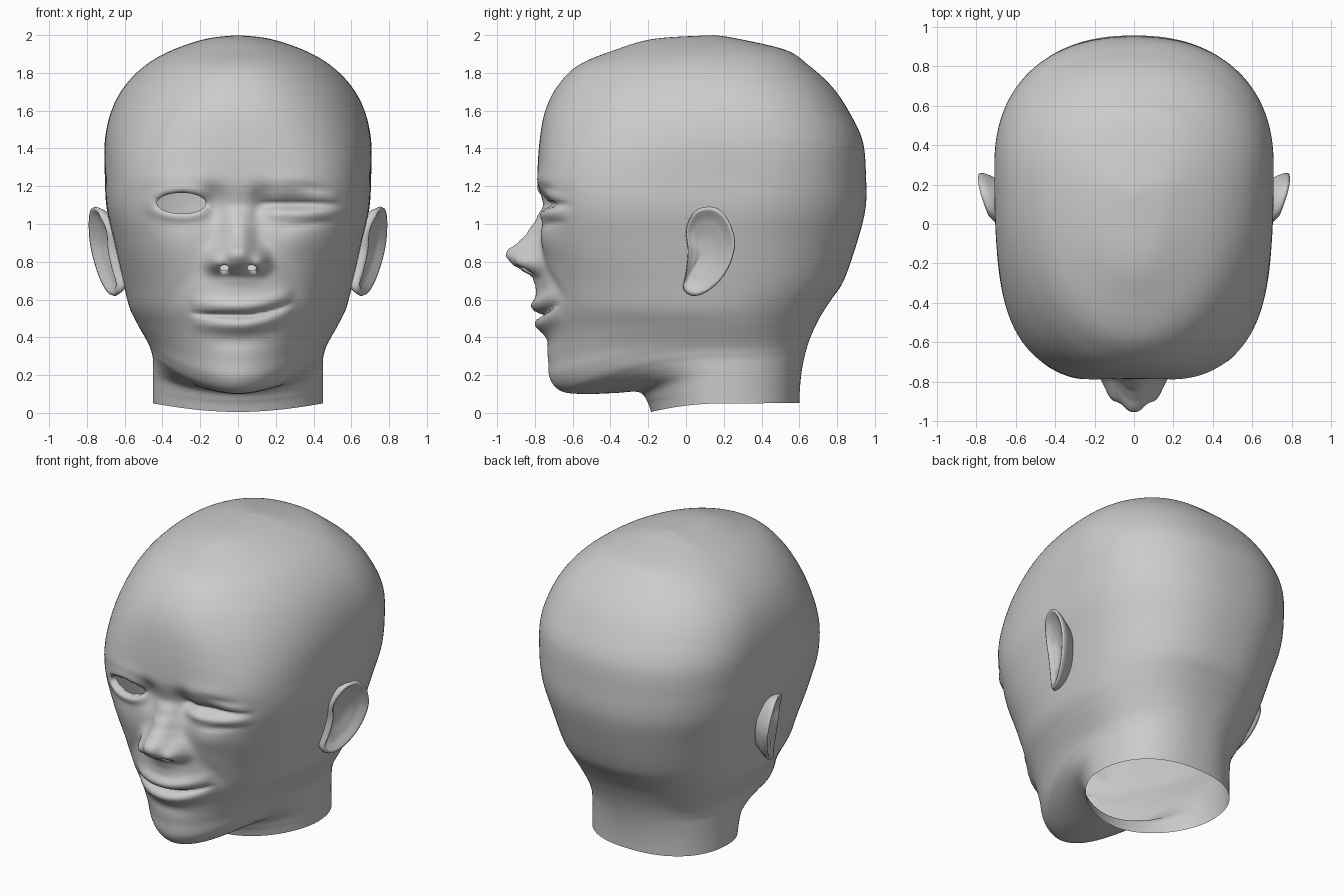
import bpy, bmesh, math

if "Cube" in bpy.data.objects:
    bpy.data.objects.remove(bpy.data.objects["Cube"])

# ---------- helpers ----------
def g(d, s):
    return math.exp(-(d / s) ** 2)

def catmull(p0, p1, p2, p3, t):
    return [0.5 * (2*b + (c-a)*t + (2*a-5*b+4*c-d)*t*t + (3*b-a-3*c+d)*t**3)
            for a, b, c, d in zip(p0, p1, p2, p3)]

def spline(keys, steps, closed=False):
    n, out = len(keys), []
    for i in range(n if closed else n - 1):
        k = [keys[j % n] if closed else keys[min(max(j, 0), n - 1)] for j in range(i - 1, i + 3)]
        out += [catmull(*k, s / steps) for s in range(steps)]
    return out if closed else out + [list(keys[-1])]

def table(pairs, z):
    if z >= pairs[0][0] or z <= pairs[-1][0]:
        return pairs[0][1] if z >= pairs[0][0] else pairs[-1][1]
    for (z1, a), (z0, b) in zip(pairs, pairs[1:]):
        if z >= z0:
            t = (z - z0) / (z1 - z0)
            t = t * 0.5 + t * t * (3 - 2 * t) * 0.5
            return b + (a - b) * t

def bridge(bm, rings):
    for a, b in zip(rings, rings[1:]):
        for i in range(len(a)):
            j = (i + 1) % len(a)
            bm.faces.new((a[i], a[j], b[j], b[i]))

def finish(bm, name):
    bmesh.ops.remove_doubles(bm, verts=bm.verts, dist=0.0004)
    bmesh.ops.recalc_face_normals(bm, faces=bm.faces)
    me = bpy.data.meshes.new(name)
    bm.to_mesh(me)
    bm.free()
    for p in me.polygons:
        p.use_smooth = True
    ob = bpy.data.objects.new(name, me)
    bpy.context.collection.objects.link(ob)
    return ob

# ---------- head loops ----------
# level skull slices: z, front y, half width, back y
SKULL = [(2.00, .15, 0, .15), (1.98, -.17, .17, .28), (1.92, -.38, .35, .53),
         (1.84, -.57, .49, .65), (1.73, -.68, .60, .77), (1.60, -.745, .67, .86),
         (1.44, -.775, .705, .935), (1.25, -.785, .705, .953), (1.08, -.765, .695, .95),
         (.90, -.755, .655, .905), (.70, -.76, .61, .835)]
# tilted jaw and neck loops: front z, front y, side z, half width
JAW = [(.55, -.76, .56, .575), (.42, -.745, .475, .535), (.28, -.73, .395, .49),
       (.18, -.72, .345, .465), (.115, -.66, .31, .455), (.10, -.54, .28, .45),
       (.105, -.38, .24, .45), (.11, -.25, .185, .45), (.06, -.205, .11, .45),
       (.005, -.185, .05, .45)]

# each loop: front z, front y, side z, widest y, half width, back z, back y, front squareness
LOOPS = [(z, yf, z, .14 + .15 * g(z - 1.35, .4), w, z, yb, 2.0 + 1.45 * g(z - 1.12, .4))
         for z, yf, w, yb in SKULL]
LOOPS += [(zf, yf, zs, .2 - .15 * zs, w, zs * 1.07, .6 + .64 * (zs * 1.07) ** 2.6,
           1.9 + .35 * g(zf - .65, .2))
          for zf, yf, zs, w in JAW]

NOSE = [(1.22, 0), (1.10, -.01), (1.03, .03), (.95, .085), (.90, .135), (.86, .193),
        (.83, .197), (.79, .165), (.755, .105), (.72, .04), (.66, .012), (.6, 0)]
NOSE_W = [(1.1, .07), (.95, .08), (.85, .10), (.78, .12), (.7, .10)]

def relief(x, z):
    """Forward push of the face surface at (x, z)."""
    a = abs(x)
    # nose and its wings
    d = table(NOSE, z) * math.exp(-(a / table(NOSE_W, z)) ** 2.4)
    d += .07 * g(a - .12, .045) * g(z - .805, .055)
    # eye sockets, brows, cheeks
    d -= .055 * g(a - .29, .15) * g(z - 1.12, .065) + .05 * g(a - .13, .06) * g(z - 1.10, .09)
    d += .015 * g(a - .28, .18) * g(z - 1.215, .06)
    d += .02 * g(a - .30, .14) * g(z - .91, .12)
    d -= .012 * g(a - .30 + (z - .65) * .5, .045) * g(z - .68, .10)
    if x < 0:      # lids of the open eye
        r = math.hypot((x + .30) / .14, (z - 1.11) / .065)
        d += .03 * g(r - 1.0, .45)
    else:          # winking eye: lids, slit and creases
        e = max(0, 1 - ((x - .32) / .215) ** 2) ** .5
        d += e * (.025 * g(z - 1.145, .035) + .035 * g(z - 1.06, .035) - .03 * g(z - 1.103, .011))
        d -= .010 * g(x - .38, .12) * g(z - 1.0 - .1 * (x - .38), .014)
        d -= .006 * g(x - .40, .12) * g(z - 1.19 + .2 * (x - .4), .018)
        d += .012 * g(x - .33, .15) * g(z - .93, .08)
    # lips with a lopsided smile
    zm = .515 + (.8 if x > 0 else .2) * x * x
    e = max(0, 1 - ((x - .02) / .275) ** 2) ** .8
    d += .025 * g(x, .2) * g(z - .62, .12)
    d += e * (.04 * g(z - zm - .05, .04) + .045 * g(z - zm + .05, .042) - .045 * g(z - zm, .012))
    d -= .008 * g(x, .15) * g(z - .375, .035)
    return d

# ---------- head and neck ----------
bm = bmesh.new()
HALF = 84
angles = [math.pi * (i / HALF) ** 1.4 for i in range(HALF + 1)]
angles += [-a for a in reversed(angles[1:-1])]
rings = []
for zf, yf, zs, yc, w, zb, yb, n in spline(LOOPS, 12):
    ring = []
    for th in angles:
        c, s = math.cos(th), math.sin(th)
        m = n if c > 0 else 2.3
        r = (abs(c) ** m + abs(s) ** m) ** (-1 / m)
        v, x = c * r, w * s * r
        if v > 0:
            y, z = yc + (yf - yc) * v, zs + (zf - zs) * v * v
            if y < -.35 and z > .25:
                y -= relief(x, z) * min(1, (-.35 - y) / .15)
        else:
            y, z = yc - (yb - yc) * v, zs + (zb - zs) * v * v
        ring.append(bm.verts.new((x, y, z)))
    rings.append(ring)
bridge(bm, rings)
bmesh.ops.remove_doubles(bm, verts=bm.verts, dist=0.0004)

# ---------- eye opening and nostrils ----------
def cut_hole(cx, cz, rx, rz, depth):
    rad = lambda p: math.hypot((p.x - cx) / rx, (p.z - cz) / rz)
    hit = [f for f in bm.faces if f.calc_center_median().y < -.45 and rad(f.calc_center_median()) < 1]
    bmesh.ops.delete(bm, geom=hit, context='FACES')
    rim = [v for v in bm.verts if v.is_boundary and v.co.y < -.45 and rad(v.co) < 1.6]
    for v in rim:
        k = max(rad(v.co), .01)
        v.co.x, v.co.z = cx + (v.co.x - cx) / k, cz + (v.co.z - cz) / k
    ids = set(rim)
    edges = [e for e in bm.edges if e.is_boundary and e.verts[0] in ids and e.verts[1] in ids]
    new = bmesh.ops.extrude_edge_only(bm, edges=edges)['geom']
    for v in new:
        if isinstance(v, bmesh.types.BMVert):
            v.co.y += depth

cut_hole(-.30, 1.11, .13, .055, .05)
for side in (-1, 1):
    cut_hole(side * .072, .768, .024, .015, .03)
finish(bm, "head")

# ---------- ears ----------
OUTLINE = [(0, .97), (.04, 1.06), (.10, 1.09), (.17, 1.08), (.23, 1.01), (.26, .90), (.235, .79),
           (.18, .70), (.10, .635), (.03, .62), (-.015, .66), (0, .75), (.01, .86)]
# rim section: scale of the outline, sideways offset
SECTION = [(.70, -.09), (.93, -.03), (1.0, 0), (.97, .018), (.90, .015), (.80, -.012),
           (.62, -.02), (.45, -.035), (.2, -.045), (.02, -.045)]
for side, label in ((1, "left"), (-1, "right")):
    bm = bmesh.new()
    rings = []
    for scale, off in SECTION:
        ring = []
        for y0, z0 in spline(OUTLINE, 4, True):
            y, z = .10 + (y0 - .10) * scale, .87 + (z0 - .87) * scale
            tuck = max(0, .04 - y) * .4
            x = .64 + .15 * (z - .62) + .33 * y + off - tuck
            ring.append(bm.verts.new((side * x, y, z)))
        rings.append(ring)
    bridge(bm, rings)
    bm.faces.new(rings[-1])
    finish(bm, label + "_ear")
